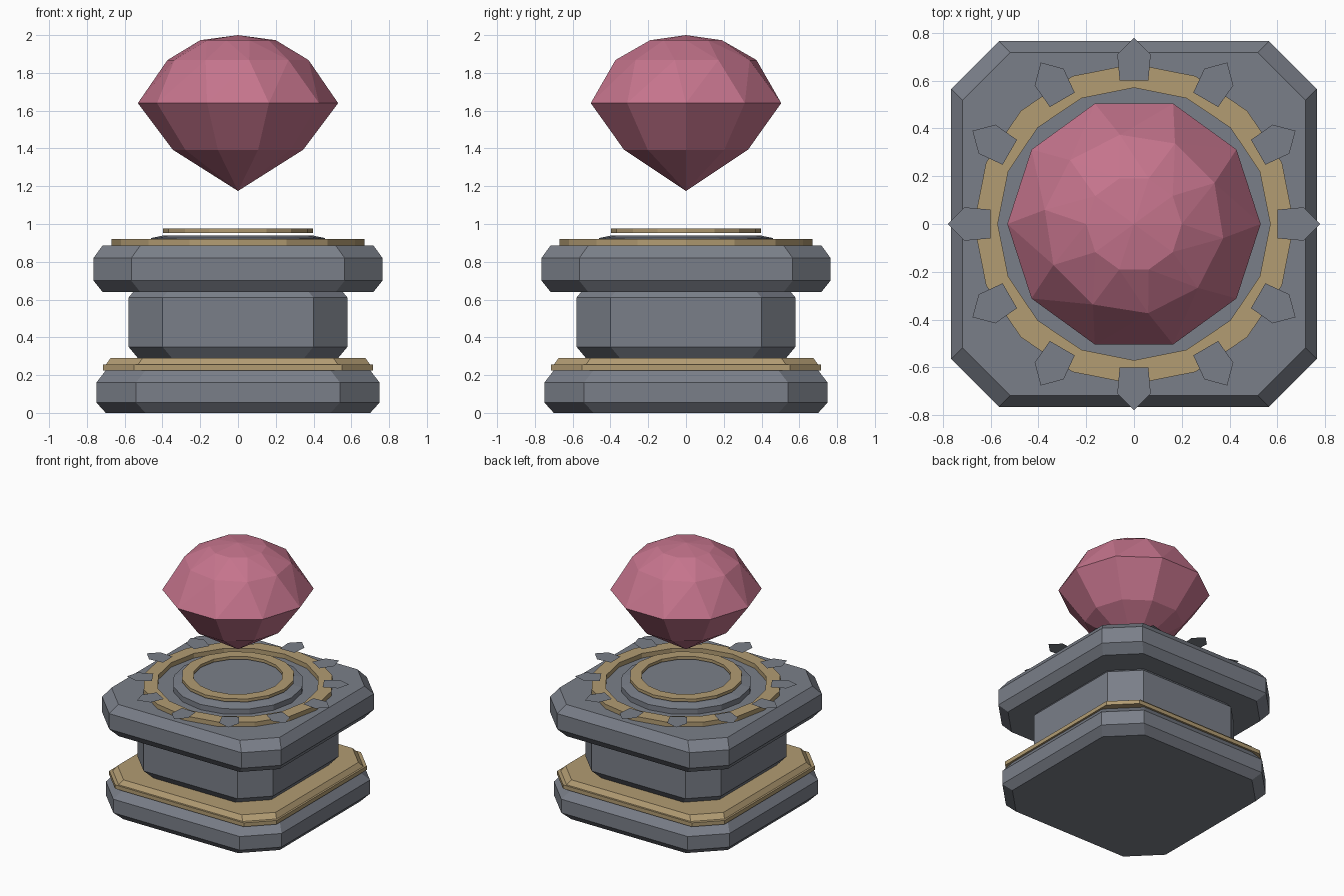
import bpy, bmesh
from math import sin, cos, radians, pi

if "Cube" in bpy.data.objects:
    bpy.data.objects.remove(bpy.data.objects["Cube"])


def material(name, rgb):
    m = bpy.data.materials.new(name)
    m.diffuse_color = (*rgb, 1)
    m.use_nodes = True
    m.node_tree.nodes["Principled BSDF"].inputs["Base Color"].default_value = m.diffuse_color
    return m


STONE = material("slate stone", (0.195, 0.212, 0.25))
GOLD = material("dull gold", (0.445, 0.332, 0.171))
GEM = material("rose crystal", (0.56, 0.175, 0.265))


def finish(name, bm, mat, normals=True):
    if normals:
        bmesh.ops.recalc_face_normals(bm, faces=bm.faces)
    me = bpy.data.meshes.new(name)
    bm.to_mesh(me)
    bm.free()
    me.materials.append(mat)
    ob = bpy.data.objects.new(name, me)
    bpy.context.collection.objects.link(ob)
    return ob


def bridge(bm, a, b):
    n = len(a)
    for i in range(n):
        bm.faces.new((a[i], a[(i + 1) % n], b[(i + 1) % n], b[i]))


def octagon(h, cut):
    c = h - cut
    return [(h, -c), (h, c), (c, h), (-c, h), (-h, c), (-h, -c), (-c, -h), (c, -h)]


def circle(r, n, phase=0):
    return [(r * cos(2 * pi * i / n + phase), r * sin(2 * pi * i / n + phase)) for i in range(n)]


def ring_of(bm, pts, z):
    return [bm.verts.new((x, y, z)) for x, y in pts]


def stack(name, levels, mat):
    """Capped solid through outlines given as (points, z)."""
    bm = bmesh.new()
    rings = [ring_of(bm, p, z) for p, z in levels]
    for a, b in zip(rings, rings[1:]):
        bridge(bm, a, b)
    bm.faces.new(rings[0][::-1])
    bm.faces.new(rings[-1])
    return finish(name, bm, mat)


def block(name, profile, cut, mat):
    return stack(name, [(octagon(h, cut), z) for h, z in profile], mat)


def flat_ring(name, r_in, r_out, z0, z1, mat, n=16):
    bm = bmesh.new()
    loops = [ring_of(bm, circle(r, n), z)
             for r, z in ((r_in, z0), (r_out, z0), (r_out, z1), (r_in, z1))]
    for i in range(4):
        bridge(bm, loops[i], loops[(i + 1) % 4])
    return finish(name, bm, mat)


# Pedestal: chamfered square blocks
block("base_block", [(0.70, 0), (0.75, 0.055), (0.75, 0.16), (0.70, 0.225)], 0.21, STONE)
block("base_trim_lower", [(0.715, 0.225), (0.715, 0.255)], 0.165, GOLD)
block("base_trim_upper", [(0.70, 0.255), (0.675, 0.29)], 0.17, GOLD)
block("column", [(0.53, 0.29), (0.58, 0.35), (0.58, 0.61), (0.555, 0.64)], 0.18, STONE)
block("top_slab", [(0.717, 0.64), (0.765, 0.70), (0.765, 0.82), (0.718, 0.885)], 0.2, STONE)

# Rings and disc on the slab
flat_ring("outer_ring", 0.57, 0.67, 0.885, 0.92, GOLD)
stack("center_disc", [(circle(0.46, 16), 0.885), (circle(0.46, 16), 0.926),
                      (circle(0.39, 16), 0.94)], STONE)
flat_ring("inner_ring", 0.315, 0.397, 0.952, 0.975, GOLD)

# Twelve flat pointed leaves around the ring
bm = bmesh.new()
leaf = [(0.60, -0.06), (0.71, -0.07), (0.78, 0), (0.71, 0.07), (0.60, 0.06)]
for k in range(12):
    c, s = cos(radians(30 * k)), sin(radians(30 * k))
    bm.faces.new(ring_of(bm, [(x * c - y * s, x * s + y * c) for x, y in leaf], 0.935))
finish("leaf_markers", bm, STONE, normals=False)

# Floating ten-sided gem with a twisted crown
bm = bmesh.new()
tip = bm.verts.new((0, 0, 1.175))
apex = bm.verts.new((0, 0, 2.0))
lower = ring_of(bm, circle(0.345, 10), 1.393)
girdle = ring_of(bm, circle(0.53, 10), 1.64)
crown = ring_of(bm, circle(0.378, 10, radians(-9)), 1.868)
table = ring_of(bm, circle(0.20, 10), 1.973)
bridge(bm, lower, girdle)
for i in range(10):
    j = (i + 1) % 10
    bm.faces.new((tip, lower[j], lower[i]))
    bm.faces.new((girdle[i], girdle[j], crown[j]))
    bm.faces.new((girdle[i], crown[j], crown[i]))
    bm.faces.new((crown[i], crown[j], table[i]))
    bm.faces.new((table[i], crown[j], table[j]))
    bm.faces.new((table[i], table[j], apex))
finish("gem", bm, GEM)
